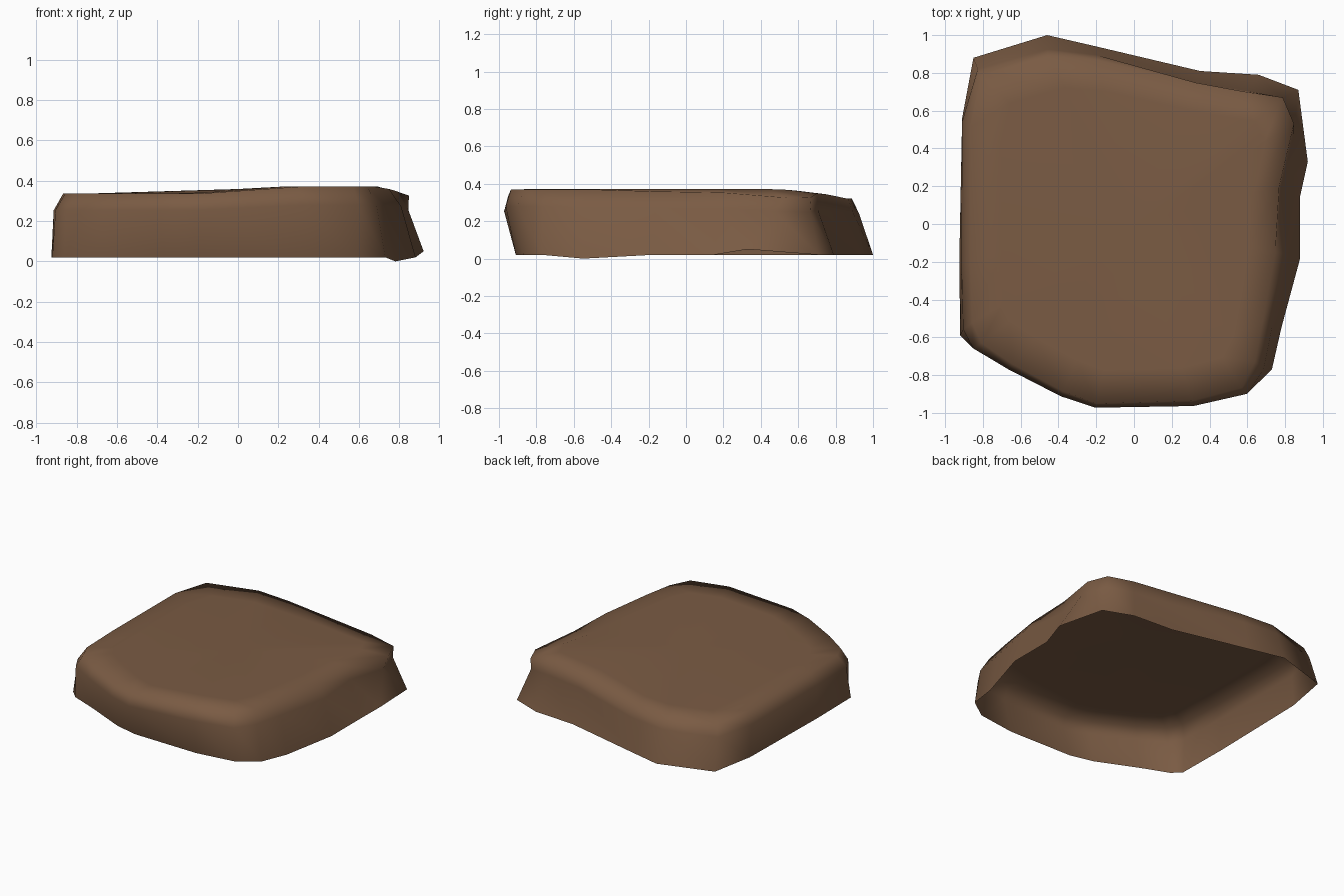
import bpy, bmesh

if "Cube" in bpy.data.objects:
    bpy.data.objects.remove(bpy.data.objects["Cube"])

# Outline columns, clockwise from the back: foot x, foot y, shoulder x, shoulder y
COLS = [(-.46, 1, -.46, .90), (-.2, .94, -.2, .88), (.35, .81, .33, .76), (.66, .79, .60, .71),
        (.87, .71, .80, .68), (.92, .33, .86, .54), (.88, .15, .78, .2), (.88, -.18, .76, -.15),
        (.78, -.55, .69, -.53), (.73, -.77, .65, -.74), (.59, -.87, .58, -.88), (.3, -.91, .31, -.95),
        (-.2, -.90, -.2, -.965), (-.37, -.86, -.38, -.90), (-.66, -.73, -.65, -.755),
        (-.86, -.65, -.82, -.64), (-.92, -.59, -.87, -.53), (-.925, -.2, -.88, -.2),
        (-.91, .56, -.88, .52), (-.85, .88, -.82, .80)]


def top_z(x, y):
    # top slab rises gently to the right, drops toward the back right corner
    z = .335 + .035 * min(1, max(0, (x + .2) / .3))
    z -= .04 * max(0, (x - .72) / .14)
    z -= .03 * min(1, max(0, (y - .5) / .3))
    return max(z, .32)


bm = bmesh.new()
rings = [[], [], [], []]
for bx, by, sx, sy in COLS:
    foot_z = 0 if (bx, by) == (.78, -.55) else .05 if bx > .9 else .02
    zt = top_z(sx, sy)
    # side bulges out, except the hollow waist at the back right
    k = .965 if bx > .3 and by > .1 else 1.0 if by > .85 else 1.025
    mx, my = bx * .25 + sx * .75, by * .25 + sy * .75
    rings[0].append(bm.verts.new((bx, by, foot_z)))
    rings[1].append(bm.verts.new((mx * k, my * k, foot_z + (zt - foot_z) * .74)))
    rings[2].append(bm.verts.new((sx * .985, sy * .985, zt)))
    ix, iy = sx * .8, sy * .8
    rings[3].append(bm.verts.new((ix, iy, top_z(ix, iy) + .002)))

# Side and shoulder bands, then the top; the underside is open
n = len(COLS)
for a, b in zip(rings, rings[1:]):
    for i in range(n):
        j = (i + 1) % n
        bm.faces.new((a[i], b[i], b[j], a[j]))
centre = bm.verts.new((0, 0, top_z(0, 0)))
for i in range(n):
    bm.faces.new((rings[3][i], centre, rings[3][(i + 1) % n]))
bmesh.ops.recalc_face_normals(bm, faces=bm.faces)
if centre.normal.z < 0 or centre.link_faces[0].normal.z < 0:
    bmesh.ops.reverse_faces(bm, faces=bm.faces)
for f in bm.faces:
    f.smooth = True

me = bpy.data.meshes.new("flat_rock")
bm.to_mesh(me)
bm.free()
rock = bpy.data.objects.new("flat_rock", me)
bpy.context.collection.objects.link(rock)
mat = bpy.data.materials.new("brown_stone")
mat.diffuse_color = (.195, .105, .057, 1)
mat.use_nodes = True
mat.node_tree.nodes["Principled BSDF"].inputs["Base Color"].default_value = mat.diffuse_color
me.materials.append(mat)
